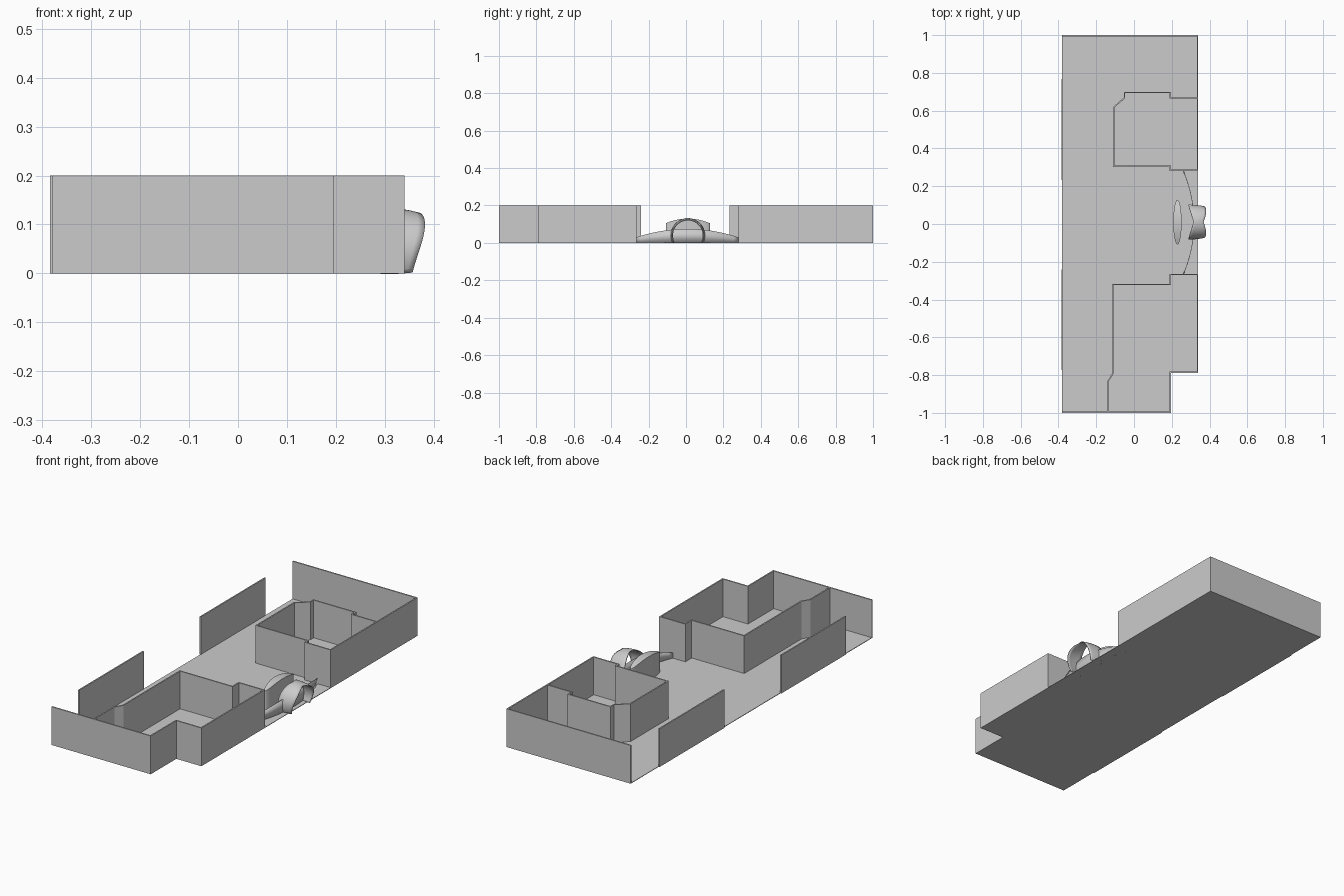
import bpy, bmesh, math

if "Cube" in bpy.data.objects:
    bpy.data.objects.remove(bpy.data.objects["Cube"])

H = 0.2     # wall height
T = 0.007   # wall thickness


def add_object(name, bm, smooth=False):
    me = bpy.data.meshes.new(name)
    bmesh.ops.recalc_face_normals(bm, faces=bm.faces)
    bm.to_mesh(me)
    bm.free()
    ob = bpy.data.objects.new(name, me)
    bpy.context.collection.objects.link(ob)
    if smooth:
        bpy.context.view_layer.objects.active = ob
        ob.select_set(True)
        bpy.ops.object.shade_smooth_by_angle(angle=math.radians(35))
        ob.select_set(False)
    return ob


def solidify(ob, thickness, offset=0.0):
    m = ob.modifiers.new("Thickness", 'SOLIDIFY')
    m.thickness, m.offset, m.use_even_offset = thickness, offset, True


def wall(name, path, height=lambda x, y: H, smooth=False, thickness=T):
    """Upright thin wall following a plan polyline."""
    bm = bmesh.new()
    low = [bm.verts.new((x, y, 0)) for x, y in path]
    top = [bm.verts.new((x, y, height(x, y))) for x, y in path]
    for i in range(len(path) - 1):
        bm.faces.new((low[i], low[i + 1], top[i + 1], top[i]))
    ob = add_object(name, bm, smooth)
    solidify(ob, thickness)
    return ob


def prism(name, outline, z0, top, smooth=False):
    """Solid plan outline with a top height function."""
    bm = bmesh.new()
    low = [bm.verts.new((x, y, z0)) for x, y in outline]
    up = [bm.verts.new((x, y, top(x, y))) for x, y in outline]
    n = len(outline)
    for i in range(n):
        j = (i + 1) % n
        bm.faces.new((low[i], low[j], up[j], up[i]))
    bm.faces.new(low[::-1])
    # roof in strips across the outline, so it can curve along y
    for i in range(n // 2 if smooth else 0):
        a, b, c, d = up[i], up[i + 1], up[(n - i - 1) % n], up[(n - i) % n]
        quad = list(dict.fromkeys((a, b, c, d)))
        if len(quad) > 2:
            bm.faces.new(quad)
    if not smooth:
        bm.faces.new(up)
    return add_object(name, bm, smooth)


# floor slab with a notched corner
prism("floor", [(-.38, -1), (.195, -1), (.195, -.785), (.34, -.785),
                (.34, 1), (-.38, 1)], 0, lambda x, y: .003)

# outer and room walls, far end
wall("far_outer_wall", [(-.38, .9965), (.3365, .9965), (.3365, .284), (.192, .284),
                        (.192, .306), (-.108, .306), (-.108, .617), (-.05, .668),
                        (-.05, .696), (.192, .696), (.192, .667), (.335, .667)])

# outer and room walls, near end
wall("near_outer_wall", [(-.38, -.9965), (.1915, -.9965), (.1915, -.785), (.3365, -.785),
                         (.3365, -.267), (.192, -.267), (.192, -.32), (-.112, -.32),
                         (-.112, -.792), (-.136, -.83), (-.136, -.995)])

# two free-standing panels along the back edge
wall("far_back_panel", [(-.381, .232), (-.381, .768)])
wall("near_back_panel", [(-.381, -.773), (-.381, -.24)])

# curved low counter wall, highest in the middle
arc = [(.318 - .056 * s * s, .007 + .272 * s)
       for s in (i / 12 - 1 for i in range(25))]
wall("curved_counter", arc, lambda x, y: .075 - .045 * ((y - .007) / .272) ** 2,
     smooth=True, thickness=.003)

# lens-shaped pedestal with an arched top
N = 40
lens = [(.23 + .022 * math.sin(2 * math.pi * i / N),
         .01 - .118 * math.cos(2 * math.pi * i / N)) for i in range(N)]
prism("lens_pedestal", lens, 0,
      lambda x, y: .13 - .025 * ((y - .01) / .118) ** 2, smooth=True)

# flared arch band in the entrance
bm = bmesh.new()
SEG, ACR = 36, 6
rows = []
for i in range(SEG + 1):
    t = math.radians(-117 + 234 * i / SEG)
    back = .315 - .027 * abs(math.sin(t))
    front = .368 + .014 * math.sin(2 * abs(t))
    row = []
    for k in range(ACR + 1):
        v = k / ACR
        r = .09 - .008 * v * v
        row.append(bm.verts.new((back + (front - back) * v,
                                 .01 + r * math.sin(t),
                                 max(0, .04 + r * math.cos(t)))))
    rows.append(row)
for a, b in zip(rows, rows[1:]):
    for k in range(ACR):
        bm.faces.new((a[k], b[k], b[k + 1], a[k + 1]))
solidify(add_object("entrance_arch", bm, True), .005)
